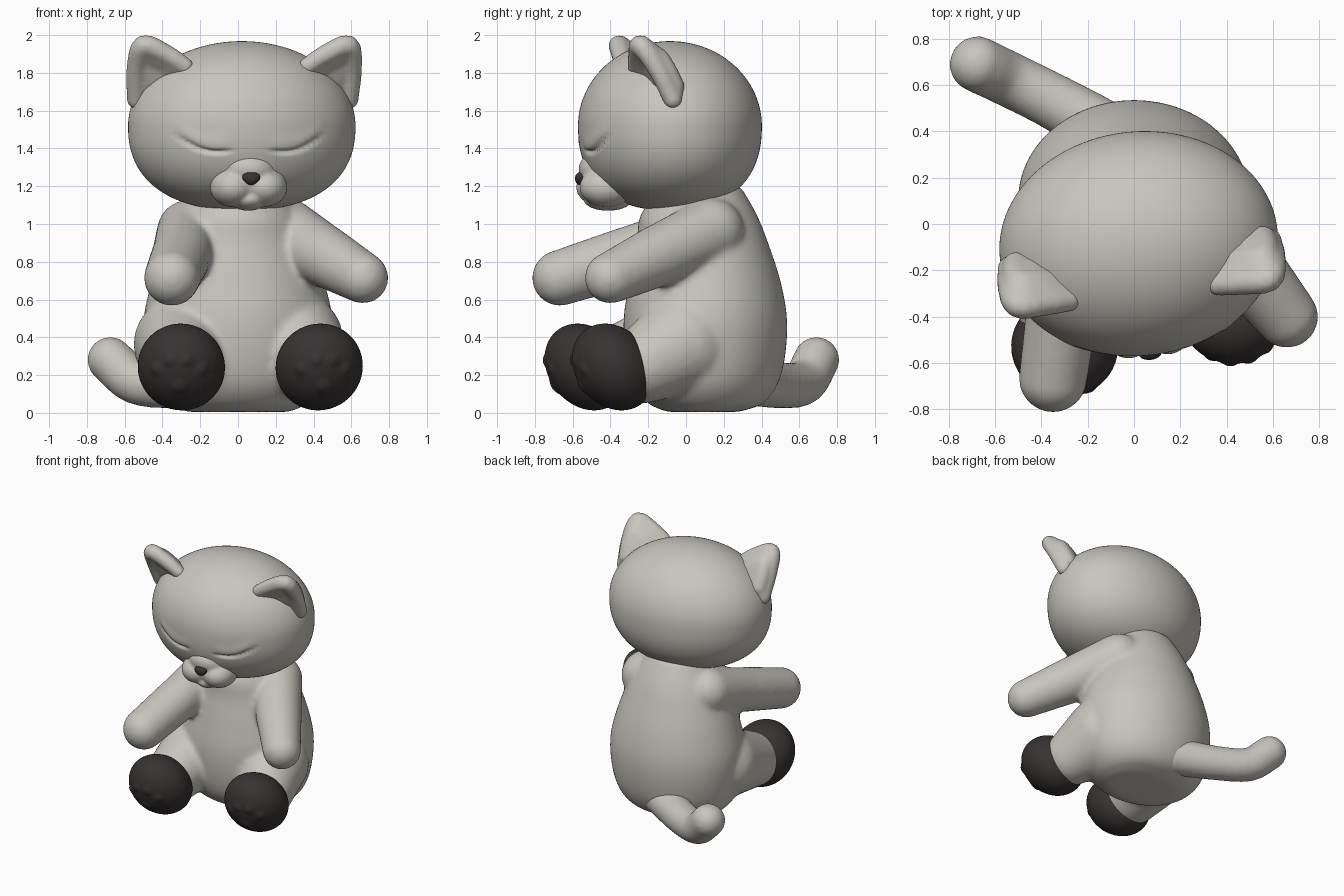
import bpy, bmesh, math
from mathutils import Matrix, Vector

if "Cube" in bpy.data.objects:
    bpy.data.objects.remove(bpy.data.objects["Cube"])


def material(name, rgb):
    m = bpy.data.materials.new(name)
    m.diffuse_color = (*rgb, 1)
    m.use_nodes = True
    m.node_tree.nodes["Principled BSDF"].inputs["Base Color"].default_value = m.diffuse_color
    return m


GREY = material("warm grey fur", (0.58, 0.56, 0.515))
DARK = material("charcoal", (0.04, 0.033, 0.033))

# The head is turned slightly about its own vertical axis
HEAD = Matrix.Translation((0.02, -0.085, 0)) @ Matrix.Rotation(math.radians(6), 4, 'Z')


def blob(bm, c, r):
    """Ellipsoid with centre c and radii r."""
    m = Matrix.Translation(c) @ Matrix.Diagonal((*r, 1))
    bmesh.ops.create_uvsphere(bm, u_segments=40, v_segments=24, radius=1, matrix=m)


def chain(bm, pts):
    """Limb: one tapered capsule between each pair of points (x, y, z, radius)."""
    for a, b in zip(pts, pts[1:]):
        a, b = Vector(a), Vector(b)
        turn = (b - a).xyz.to_track_quat('Z', 'Y')
        made = bmesh.ops.create_uvsphere(bm, u_segments=24, v_segments=16, radius=1)
        for v in made["verts"]:
            end = b if v.co.z > 0.01 else a
            v.co = end.xyz + turn @ v.co * end.w


def spline(pts, steps):
    """Smooth (Catmull-Rom) curve through the points."""
    p = [Vector(q) for q in pts]
    p = [p[0] * 2 - p[1]] + p + [p[-1] * 2 - p[-2]]
    out = []
    for a, b, c, d in zip(p, p[1:], p[2:], p[3:]):
        for t in (i / steps for i in range(steps)):
            out.append(0.5 * (2 * b + (c - a) * t + (2 * a - 5 * b + 4 * c - d) * t ** 2
                              + (3 * b - a - 3 * c + d) * t ** 3))
    return out + [p[-2]]


def finish(bm, name, mat, voxel=0, smooth=0, matrix=Matrix()):
    """Make an object; with a voxel size, fuse the pieces into one skin."""
    bmesh.ops.transform(bm, matrix=matrix, verts=bm.verts)
    bmesh.ops.recalc_face_normals(bm, faces=bm.faces)
    for f in bm.faces:
        f.smooth = True
    me = bpy.data.meshes.new(name)
    bm.to_mesh(me)
    bm.free()
    me.materials.append(mat)
    ob = bpy.data.objects.new(name, me)
    bpy.context.collection.objects.link(ob)
    if voxel:
        r = ob.modifiers.new("fuse", 'REMESH')
        r.mode, r.voxel_size, r.use_smooth_shade = 'VOXEL', voxel, True
        s = ob.modifiers.new("soften", 'SMOOTH')
        s.factor, s.iterations = 0.5, smooth
    return ob


# Torso: stacked rings (z, front y, back y, half width)
bm = bmesh.new()
RINGS = [(0.005, -0.1, 0.28, 0.27), (0.05, -0.2, 0.41, 0.37), (0.15, -0.28, 0.485, 0.45),
         (0.3, -0.32, 0.525, 0.49), (0.5, -0.33, 0.535, 0.5), (0.7, -0.3, 0.5, 0.455),
         (0.9, -0.26, 0.435, 0.385), (1.05, -0.24, 0.375, 0.32), (1.2, -0.12, 0.29, 0.22)]
N, rows = 64, []
for z, yf, yb, rx in spline(RINGS, 5):
    cy, ry = (yf + yb) / 2, (yb - yf) / 2
    rows.append([bm.verts.new((rx * math.cos(t), cy + ry * math.sin(t), z))
                 for t in (2 * math.pi * i / N for i in range(N))])
for a, b in zip(rows, rows[1:]):
    for i in range(N):
        j = (i + 1) % N
        bm.faces.new((a[i], a[j], b[j], b[i]))
bm.faces.new(rows[0][::-1])
bm.faces.new(rows[-1])
# Arms
chain(bm, [(-0.26, 0.1, 0.96, 0.17), (-0.3, -0.3, 0.83, 0.16), (-0.35, -0.665, 0.715, 0.15)])
chain(bm, [(0.25, 0.13, 0.96, 0.18), (0.45, -0.14, 0.835, 0.165), (0.66, -0.4, 0.715, 0.137)])
# Thighs
chain(bm, [(-0.29, -0.04, 0.36, 0.265), (-0.3, -0.38, 0.25, 0.2)])
chain(bm, [(0.3, -0.02, 0.365, 0.27), (0.39, -0.22, 0.25, 0.2)])
finish(bm, "body", GREY, 0.018, 10)

# Tail
bm = bmesh.new()
chain(bm, spline([(-0.05, 0.36, 0.17, 0.135), (-0.33, 0.52, 0.145, 0.122),
                  (-0.54, 0.625, 0.165, 0.12), (-0.675, 0.69, 0.28, 0.122)], 4))
finish(bm, "tail", GREY, 0.015, 6)

# Feet: ovals tilted back, with faint toe and sole bumps on the front
RX, RY, RZ = 0.232, 0.2, 0.247
for name, c, yaw in (("left_foot", (-0.3, -0.53, 0.243), -4), ("right_foot", (0.43, -0.385, 0.243), 8)):
    bm = bmesh.new()
    blob(bm, (0, 0, 0), (RX, RY, RZ))
    for x, z, r in ((-0.125, 0.1, 0.05), (-0.045, 0.16, 0.05), (0.045, 0.16, 0.05),
                    (0.125, 0.1, 0.05), (0, 0.02, 0.08)):
        y = -RY * math.sqrt(1 - (x / RX) ** 2 - (z / RZ) ** 2)
        d = Vector((x / RX ** 2, y / RY ** 2, z / RZ ** 2)).normalized()
        blob(bm, Vector((x, y, z)) - d * (r - 0.012), (r, r, r))
    finish(bm, name, DARK, 0.012, 3,
           Matrix.Translation(c) @ Matrix.Rotation(math.radians(yaw), 4, 'Z')
           @ Matrix.Rotation(math.radians(38), 4, 'X'))

# Head: ellipsoid, squarer below, with closed eyes pressed in
bm = bmesh.new()
bmesh.ops.create_uvsphere(bm, u_segments=128, v_segments=180, radius=1)
for v in bm.verts:
    p = v.co.copy()
    if p.z < 0:
        p /= (math.hypot(p.x, p.y) ** 2.35 + abs(p.z) ** 2.35) ** (1 / 2.35)
    n = p.normalized()
    q = Vector((p.x * 0.603, p.y * 0.485, 1.52 + p.z * 0.448))
    ax = abs(q.x)
    if q.y < 0 and 0.1 < ax < 0.4:
        line = 1.38 + 2.2 * (ax - 0.18) ** 2
        fade = min(1, (ax - 0.1) / 0.05, (0.4 - ax) / 0.06)
        crease = math.exp(-((q.z - line) / 0.011) ** 2)
        lid = math.exp(-((q.z - line - 0.045) / 0.035) ** 2)
        q += n * fade * (0.005 * lid - 0.02 * crease)
    v.co = q
finish(bm, "head", GREY, matrix=HEAD)

# Muzzle: one broad mound with two soft lobes, bridge and chin
bm = bmesh.new()
blob(bm, (0, -0.33, 1.23), (0.2, 0.14, 0.14))
for s in (-1, 1):
    blob(bm, (s * 0.085, -0.345, 1.195), (0.12, 0.145, 0.105))
blob(bm, (0, -0.375, 1.29), (0.14, 0.11, 0.095))
blob(bm, (0, -0.33, 1.13), (0.1, 0.13, 0.06))
finish(bm, "muzzle", GREY, 0.011, 6, HEAD)

# Nose: rounded wedge, wider at the top
bm = bmesh.new()
blob(bm, (0, 0, 0), (0.046, 0.026, 0.034))
for v in bm.verts:
    v.co.x *= 1 + 9 * v.co.z
finish(bm, "nose", DARK, matrix=HEAD @ Matrix.Translation((0, -0.479, 1.24)))

# Ears: a thick rim with a cupped, rounded back, mirrored on the head
RIM = [(0.567, -0.045, 1.66, 0.05), (0.575, -0.126, 1.82, 0.052), (0.545, -0.21, 1.943, 0.056),
       (0.42, -0.215, 1.895, 0.052), (0.325, -0.215, 1.835, 0.046)]
HUB = (0.485, -0.085, 1.78, 0.07)
for name, s in (("left_ear", -1), ("right_ear", 1)):
    bm = bmesh.new()
    rim = spline(RIM, 4)
    chain(bm, rim)
    for p in rim:
        mid = p.lerp(Vector(HUB), 0.5) + Vector((0.008, 0.022, 0.008, 0.004))
        chain(bm, [p, mid, HUB])
    finish(bm, name, GREY, 0.012, 5, HEAD @ Matrix.Diagonal((s, 1, 1, 1)))
